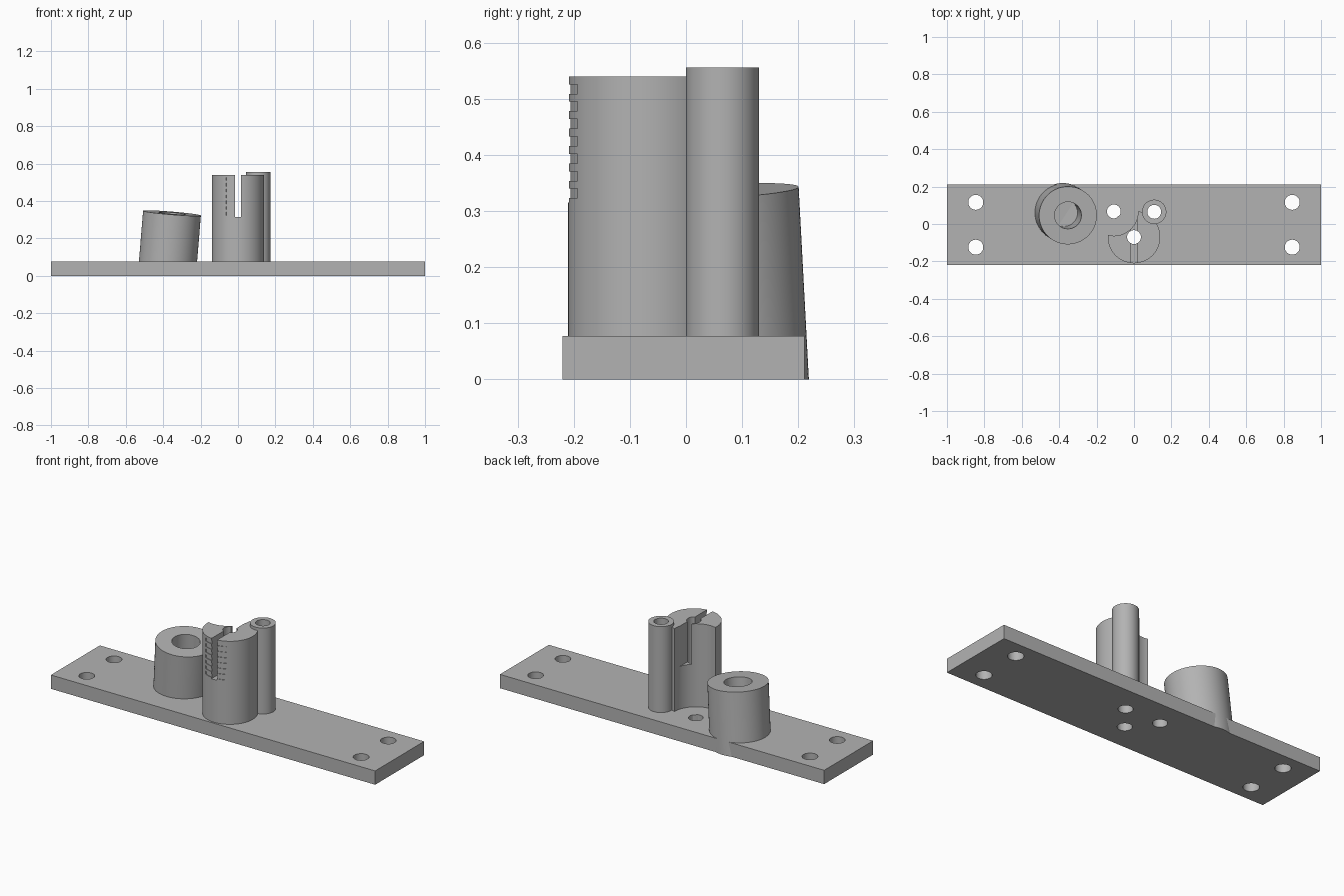
import bpy, bmesh
from math import sin, cos, pi, radians
from mathutils import Vector

cube = bpy.data.objects.get("Cube")
if cube:
    bpy.data.objects.remove(cube, do_unlink=True)

grey = bpy.data.materials.new("plain_grey")
grey.use_nodes = True
GREY = (0.45, 0.45, 0.45, 1)
grey.diffuse_color = GREY
grey.node_tree.nodes["Principled BSDF"].inputs["Base Color"].default_value = GREY


def prism(name, points, z0, z1):
    """Extrude a flat outline from z0 to z1."""
    bm = bmesh.new()
    face = bm.faces.new([bm.verts.new((x, y, z0)) for x, y in points])
    top = bmesh.ops.extrude_face_region(bm, geom=[face])["geom"]
    bmesh.ops.translate(bm, vec=(0, 0, z1 - z0),
                        verts=[v for v in top if isinstance(v, bmesh.types.BMVert)])
    bmesh.ops.recalc_face_normals(bm, faces=bm.faces)
    mesh = bpy.data.meshes.new(name)
    bm.to_mesh(mesh)
    bm.free()
    mesh.materials.append(grey)
    obj = bpy.data.objects.new(name, mesh)
    bpy.context.collection.objects.link(obj)
    return obj


def box(name, x0, x1, y0, y1, z0, z1):
    return prism(name, [(x0, y0), (x1, y0), (x1, y1), (x0, y1)], z0, z1)


def arc(centre, r, a0, a1, n):
    return [(centre[0] + r * cos(a0 + (a1 - a0) * i / n),
             centre[1] + r * sin(a0 + (a1 - a0) * i / n)) for i in range(n)]


def cylinder(name, centre, r, z0, z1, n=96):
    return prism(name, arc(centre, r, 0, 2 * pi, n), z0, z1)


def cut(obj, cutters):
    """Subtract each cutter, then discard it."""
    for c in cutters:
        c.hide_render = True
        mod = obj.modifiers.new("cut", "BOOLEAN")
        mod.operation, mod.solver, mod.object = "DIFFERENCE", "EXACT", c
        bpy.context.view_layer.objects.active = obj
        bpy.ops.object.modifier_apply(modifier=mod.name)
        bpy.data.objects.remove(c, do_unlink=True)


PLATE_TOP = 0.077
HOLE_R = 0.037
POST = (0, -0.07)
TUBE = (0.108, 0.065)
PIN = (-0.108, 0.067)


def bore(centre, r=HOLE_R):
    return cylinder("bore", centre, r, -0.1, 0.7, 48)


# Base plate with corner screw holes and three centre holes
plate = box("base_plate", -1, 1, -0.22, 0.211, 0, PLATE_TOP)
corners = [(sx * 0.846, -0.004 + sy * 0.12) for sx in (-1, 1) for sy in (-1, 1)]
cut(plate, [bore(c, 0.04) for c in corners] + [bore(c) for c in (POST, TUBE, PIN)])

# Slotted post: bored, scooped at the back left, split by a slot
post = cylinder("slotted_post", POST, 0.14, 0.04, 0.54)
cut(post, [
    cylinder("scoop", PIN, 0.13, PLATE_TOP, 0.7),
    bore(POST), bore(TUBE),
    box("slot", -0.017, 0.017, -0.3, 0.1, 0.315, 0.7),
])

# Shallow grooves across the front of the post
HALF = radians(28.6)
band = (arc(POST, 0.15, -pi / 2 - HALF, -pi / 2 + HALF, 24)
        + arc(POST, 0.137, -pi / 2 + HALF, -pi / 2 - HALF, 24))
cut(post, [prism("groove", band, 0.323 + 0.031 * i, 0.34 + 0.031 * i) for i in range(7)])

# Tall narrow tube
tube = cylinder("side_tube", TUBE, 0.065, 0.04, 0.556, 64)
cut(tube, [bore(TUBE)])

# Leaning collar with a hole along its axis, trimmed flat at the ground
axis = Vector((0.082, -0.053, 1)).normalized()
turn = Vector((0, 0, 1)).rotation_difference(axis).to_matrix().to_4x4()
top_centre = Vector((-0.353, 0.046, 0.335))


def leaning(name, r, z0, z1):
    obj = cylinder(name, (0, 0), r, z0, z1)
    obj.data.transform(turn)
    obj.data.transform(turn.Translation(top_centre))
    return obj


collar = leaning("leaning_collar", 0.155, -0.45, 0)
cut(collar, [leaning("collar_hole", 0.072, -0.258, 0.1),
             box("ground_trim", -1, 1, -1, 1, -1, 0)])

# Smooth round walls, crisp rims
bpy.ops.object.select_all(action="DESELECT")
for obj in (plate, post, tube, collar):
    obj.select_set(True)
bpy.context.view_layer.objects.active = post
bpy.ops.object.shade_smooth_by_angle(angle=radians(30))
